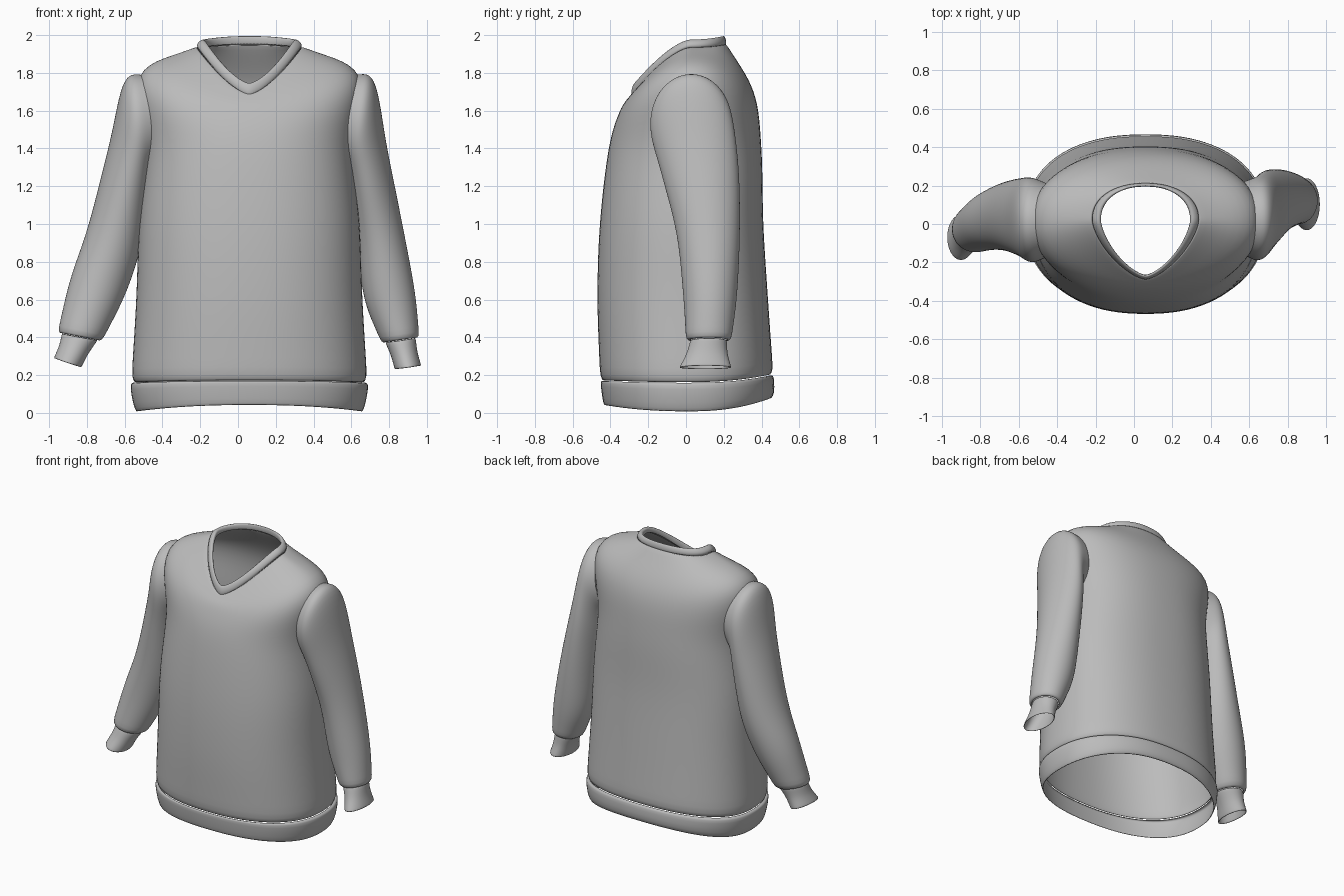
import bpy, bmesh, math
from mathutils import Vector

cube = bpy.data.objects.get("Cube")
if cube:
    bpy.data.objects.remove(cube, do_unlink=True)

SEGMENTS = 48
CENTRE_X = 0.06
CENTRE_Y = 0.02

wool = bpy.data.materials.new("grey wool")
wool.use_nodes = True
GREY = (0.5, 0.5, 0.5, 1)
wool.diffuse_color = GREY
bsdf = next(node for node in wool.node_tree.nodes if node.type == 'BSDF_PRINCIPLED')
bsdf.inputs["Base Color"].default_value = GREY
bsdf.inputs["Roughness"].default_value = 0.8


def refine(keys, steps=4):
    """Smoothly interpolate between a few key cross-sections."""
    padded = [keys[0] * 2 - keys[1], *keys, keys[-1] * 2 - keys[-2]]
    result = []
    for before, start, end, after in zip(padded, padded[1:], padded[2:], padded[3:]):
        leave, arrive = (end - before) / 2, (after - start) / 2
        for step in range(steps):
            t = step / steps
            ease = t * t * (3 - 2 * t)
            result.append(start + (end - start) * ease
                          + leave * (t * (1 - t) ** 2) - arrive * (t * t * (1 - t)))
    return result + [keys[-1]]


def loft(name, rings):
    """Skin closed rings into an open cloth tube."""
    bm = bmesh.new()
    rows = [[bm.verts.new(point) for point in ring] for ring in rings]
    for low, high in zip(rows, rows[1:]):
        for j in range(SEGMENTS):
            k = (j + 1) % SEGMENTS
            bm.faces.new((low[j], low[k], high[k], high[j]))
    bmesh.ops.recalc_face_normals(bm, faces=bm.faces)
    mesh = bpy.data.meshes.new(name)
    bm.to_mesh(mesh)
    bm.free()
    mesh.materials.append(wool)
    for face in mesh.polygons:
        face.use_smooth = True
    obj = bpy.data.objects.new(name, mesh)
    bpy.context.collection.objects.link(obj)
    cloth = obj.modifiers.new("cloth", 'SOLIDIFY')
    cloth.thickness = 0.006
    smooth = obj.modifiers.new("smooth", 'SUBSURF')
    smooth.levels = smooth.render_levels = 1


def signed_power(value, power):
    return math.copysign(abs(value) ** power, value)


def torso_ring(section):
    """Superellipse ring whose height varies from the sides to front and back."""
    half_width, front, back, z_front, z_side, z_back, power = section
    points = []
    for j in range(SEGMENTS):
        angle = math.tau * j / SEGMENTS
        c, s = math.cos(angle), math.sin(angle)
        if s < 0:
            n, depth, z_middle = power, front + CENTRE_Y, z_front
        else:
            n, depth, z_middle = max(power, 2.2), back - CENTRE_Y, z_back
        u, v = signed_power(c, 2 / n), signed_power(s, 2 / n)
        z = z_middle + (z_side - z_middle) * abs(u) ** n
        points.append((CENTRE_X + half_width * u, CENTRE_Y + depth * v, z))
    return points


def sleeve_ring(section, side):
    """Tilted ellipse between an inner and an outer point."""
    inner_x, inner_z, outer_x, outer_z, front, back = section
    points = []
    for j in range(SEGMENTS):
        angle = math.tau * j / SEGMENTS
        t = (1 + math.cos(angle)) / 2
        x = inner_x + (outer_x - inner_x) * t
        y = (front + back) / 2 + (back - front) / 2 * math.sin(angle)
        points.append((side * x, y, inner_z + (outer_z - inner_z) * t))
    return points


def level(z, half_width, front, back, dip=0, rise=0):
    """Torso section, optionally dipping at the sides and rising at the back."""
    return Vector((half_width, front, back, z, z - dip, z + rise, 2.3))


def narrow(section, amount):
    """Pull the opposite edges of a sleeve section together."""
    inner_x, inner_z, outer_x, outer_z, front, back = section
    opposite = Vector((outer_x, outer_z, inner_x, inner_z, back, front))
    return section * (1 - amount) + opposite * amount


# Body from hem seam over the shoulders to the neck seam
shoulder = Vector((.585, .35, .36, 1.6, 1.79, 1.7, 2.1))
neck = Vector((.275, .288, .212, 1.69, 1.94, 1.955, 1.5))
body = refine([
    level(.19, .625, .456, .462, .01, .03),
    level(.6, .6, .47, .435),
    level(1, .585, .457, .41),
    level(1.4, .55, .41, .4),
    shoulder,
    neck,
])
hem_seam = level(.17, .605, .44, .445, .01, .03)
loft("body", [torso_ring(section) for section in [hem_seam, *body]])

# Hem band
hem = [
    level(.04, .6, .435, .45, .035, .035),
    level(.07, .617, .443, .47, .025, .03),
    level(.15, .632, .453, .468, .015, .025),
    level(.17, .628, .453, .463, .01, .03),
    hem_seam,
]
loft("hem_band", [torso_ring(section) for section in hem])

# V-shaped collar: a folded band swept around the neck seam
inward = Vector((-1, -.55, -.4, 0, 0, 0, 0))
upward = Vector((0, 0, 0, 1.5, 1, 1.1, 0))
fold = [(.005, -.01), (-.008, .004), (.007, .028), (.03, .04), (.045, .03), (.04, -.005)]
loft("collar", [torso_ring(neck + inward * inset + upward * lift) for inset, lift in fold])

# Sleeves from shoulder to wrist, the right one swinging forward
left_sleeve = [
    (.54, 1.34, .6, 1.79, -.16, .22),
    (.58, 1.28, .72, 1.76, -.19, .25),
    (.6, 1.15, .79, 1.4, -.13, .28),
    (.63, .9, .87, 1, -.05, .285),
    (.67, .6, .935, .65, -.015, .27),
    (.76, .37, .96, .4, 0, .24),
]
right_sleeve = [
    (.42, 1.34, .48, 1.79, -.17, .21),
    (.46, 1.28, .6, 1.76, -.2, .24),
    (.48, 1.13, .68, 1.43, -.17, .24),
    (.52, .86, .79, 1, -.14, .22),
    (.6, .62, .89, .7, -.135, .17),
    (.72, .38, .955, .425, -.15, .09),
]
left_opening = Vector((.83, .23, .97, .25, -.035, .24))
right_opening = Vector((.83, .24, .975, .29, -.19, .05))

for label, side, keys, opening in (("left", 1, left_sleeve, left_opening),
                                   ("right", -1, right_sleeve, right_opening)):
    sections = refine([Vector(key) for key in keys])
    wrist = narrow(sections[-1], .1)
    loft(label + "_sleeve", [sleeve_ring(s, side) for s in [*sections, wrist]])
    # Cuff, slightly waisted and flared at the opening
    waist = narrow((wrist + opening) / 2, .03)
    cuff = refine([wrist, waist, opening])
    loft(label + "_cuff", [sleeve_ring(s, side) for s in cuff])
